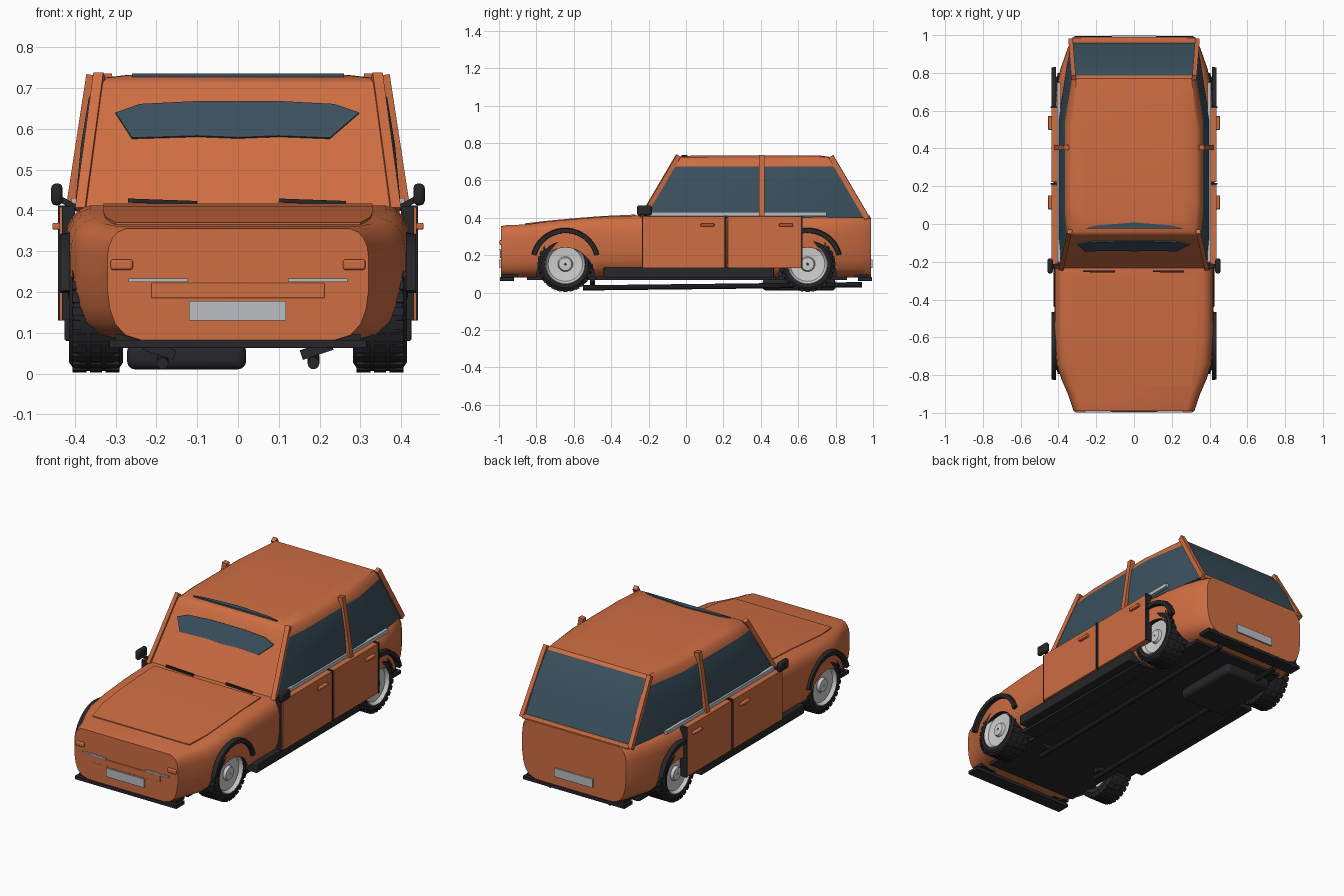
import bpy, bmesh, math
from mathutils import Vector, Matrix

if "Cube" in bpy.data.objects:
    bpy.data.objects.remove(bpy.data.objects["Cube"], do_unlink=True)


def material(name, r, g, b):
    m = bpy.data.materials.new(name)
    m.use_nodes = True
    m.diffuse_color = (r, g, b, 1)
    m.node_tree.nodes["Principled BSDF"].inputs["Base Color"].default_value = (r, g, b, 1)
    return m


ORANGE = material("orange paint", 0.62, 0.155, 0.055)
GLASS = material("dark blue glass", 0.042, 0.08, 0.11)
BLACK = material("black trim", 0.02, 0.02, 0.023)
SILVER = material("silver", 0.5, 0.51, 0.54)
WHITE = material("pale wheel metal", 0.62, 0.62, 0.62)
parts = []


def finish(name, bm, mats, mirror=False, bevel=0):
    bmesh.ops.recalc_face_normals(bm, faces=bm.faces)
    me = bpy.data.meshes.new(name)
    bm.to_mesh(me)
    bm.free()
    for m in mats if isinstance(mats, list) else [mats]:
        me.materials.append(m)
    ob = bpy.data.objects.new(name, me)
    bpy.context.collection.objects.link(ob)
    if bevel:
        mod = ob.modifiers.new("bevel", 'BEVEL')
        mod.width, mod.segments = bevel, 3
    if mirror:
        ob.modifiers.new("mirror", 'MIRROR')
    parts.append(ob)
    return ob


def add_box(bm, x, y, z, turn=None):
    size = Matrix.Diagonal((x[1] - x[0], y[1] - y[0], z[1] - z[0], 1))
    mid = Matrix.Translation([(a + b) / 2 for a, b in (x, y, z)])
    m = mid @ size
    bmesh.ops.create_cube(bm, size=1, matrix=turn @ m if turn else m)


def box(name, x, y, z, mat, mirror=False, bevel=0):
    bm = bmesh.new()
    add_box(bm, x, y, z)
    return finish(name, bm, mat, mirror, bevel)


def bar(name, a, b, wx, wy, mat, sides=4, mirror=True):
    """Straight rod from a to b with a wx by wy section."""
    a, b = Vector(a), Vector(b)
    rot = (b - a).to_track_quat('Z', 'Y').to_matrix().to_4x4()
    spin = Matrix.Rotation(math.pi / sides, 4, 'Z')
    k = 1 / math.cos(math.pi / sides)
    m = Matrix.Translation((a + b) / 2) @ rot @ Matrix.Diagonal((wx * k, wy * k, 1, 1)) @ spin
    bm = bmesh.new()
    bmesh.ops.create_cone(bm, cap_ends=True, segments=sides, radius1=0.5, radius2=0.5,
                          depth=(b - a).length, matrix=m)
    return finish(name, bm, mat, mirror)


def loft(bm, rings, closed=False, caps=True):
    """Skin a list of rings of points."""
    vs = [[bm.verts.new(p) for p in r] for r in rings]
    n = len(vs[0])
    for i in range(len(vs) if closed else len(vs) - 1):
        a, b = vs[i], vs[(i + 1) % len(vs)]
        for j in range(n):
            bm.faces.new((a[j], a[(j + 1) % n], b[(j + 1) % n], b[j]))
    if caps and not closed:
        bm.faces.new(vs[0])
        bm.faces.new(vs[-1])


# lower body: one section profile carried along the car
section = [(.72, 0), (.86, .05), (.94, .15), (.98, .28), (1, .45), (1, .74),
           (.99, .84), (.96, .92), (.92, .97), (.86, 1)]
stations = [(-.99, .32, .355), (-.96, .33, .36), (-.9, .35, .362), (-.82, .385, .368),
            (-.74, .41, .38), (-.6, .42, .393), (-.45, .422, .405), (-.25, .422, .412),
            (.2, .422, .412), (.6, .422, .412), (.72, .41, .412), (.82, .39, .41),
            (.92, .355, .41), (.965, .337, .408), (.99, .322, .4)]
bm = bmesh.new()
rings = []
for y, w, top in stations:
    half = [(fx * w, y, .08 + fz * (top - .08)) for fx, fz in section]
    rings.append(half + [(-p[0], p[1], p[2]) for p in reversed(half)])
loft(bm, rings)
body = finish("lower_body", bm, [ORANGE, BLACK])

# wheel wells cut out of the body
WHEELS = {"front": -.645, "rear": .65}
for y in WHEELS.values():
    for s in (-1, 1):
        bm = bmesh.new()
        bmesh.ops.create_cone(bm, cap_ends=True, segments=40, radius1=.155, radius2=.155, depth=.24,
                              matrix=Matrix.Translation((s * .39, y, .085)) @ Matrix.Rotation(math.pi / 2, 4, 'Y'))
        for f in bm.faces:
            f.material_index = 1
        cutter = finish("well_cutter", bm, [ORANGE, BLACK])
        parts.remove(cutter)
        cutter.hide_render = True
        mod = body.modifiers.new("well", 'BOOLEAN')
        mod.object, mod.solver = cutter, 'EXACT'
        bpy.context.view_layer.objects.active = body
        bpy.ops.object.modifier_apply(modifier=mod.name)
        bpy.data.objects.remove(cutter, do_unlink=True)

# cabin: stacked outlines, glass on the sides and back, paint elsewhere
bm = bmesh.new()
rings = []
for z, xf, xm, xr, yf, yr in [(.4, .385, .4, .335, -.24, .965), (.56, .367, .385, .328, -.148, .885),
                              (.675, .352, .366, .322, -.082, .815), (.71, .338, .35, .315, -.06, .785),
                              (.725, .32, .33, .305, -.04, .77), (.732, .26, .27, .25, .03, .72)]:
    half = [(xf, yf, z), (xm, yf + .15, z), (xm, .55 if z < .7 else .5, z), (xr, yr, z)]
    rings.append(half + [(-p[0], p[1], p[2]) for p in reversed(half)])
loft(bm, rings)
bm.normal_update()
for f in bm.faces:
    c = f.calc_center_median()
    front = all(v.co.y < -.03 for v in f.verts) and abs(c.x) < .05
    rear = abs(c.x) < .05 and c.y > .75
    if c.z < (.715 if rear else .67) and not front:
        f.material_index = 1
finish("cabin", bm, [ORANGE, GLASS])


def on_screen(x, z, lift=.006):
    return (x, -.24 + (z - .4) * .575 - lift, z + lift * .5)


# glass showing through the painted windscreen, and the strip at the roof front
bm = bmesh.new()
outline = [(-.26, .575), (-.1, .58), (0, .576), (.1, .58), (.225, .575), (.297, .637),
           (.235, .658), (.1, .665), (-.1, .665), (-.24, .658), (-.3, .637)]
loft(bm, [[on_screen(x, z) for x, z in outline], [on_screen(x, z, 0) for x, z in outline]])
finish("windscreen_glass", bm, GLASS)
bm = bmesh.new()
roof_strip = [(-.26, -.024), (.26, -.024), (.2, -.008), (0, .008), (-.2, -.008)]
loft(bm, [[(x, y, z) for x, y in roof_strip] for z in (.725, .735)])
finish("roof_glass_strip", bm, GLASS)

# pillars and belt trim
bar("front_pillar", (.385, -.235, .4), (.34, -.04, .732), .025, .025, ORANGE)
bar("middle_pillar", (.408, .405, .405), (.358, .405, .732), .028, .028, ORANGE)
bar("rear_pillar", (.335, .97, .395), (.32, .775, .728), .024, .028, ORANGE)
box("belt_trim", (.39, .408), (-.2, .75), (.41, .43), SILVER, True)
box("tailgate_ledge", (-.33, .33), (.95, .985), (.395, .412), ORANGE, bevel=.005)

# bonnet panel following the body top
bm = bmesh.new()
loft(bm, [[(-w, y, z - .01), (w, y, z - .01), (w, y, z + .004), (-w, y, z + .004)]
          for y, w, z in [(-.86, .3, .366), (-.74, .325, .38), (-.6, .33, .393),
                          (-.45, .33, .405), (-.27, .33, .413)]])
finish("bonnet", bm, ORANGE)

# doors, shut lines, handles
for name, a, b, grip in (("front", -.23, .208, .115), ("rear", .222, .615, .535)):
    box(name + "_door", (.4, .438), (a, b), (.13, .408), ORANGE, True, .003)
    box(name + "_door_edge", (.4, .441), (b, b + .008), (.13, .412), BLACK, True)
    box(name + "_door_handle", (.43, .455), (grip - .037, grip + .037), (.353, .369), ORANGE, True, .004)
box("front_shut_line", (.4, .432), (-.236, -.23), (.13, .41), BLACK, True)
box("sill", (.34, .425), (-.44, .47), (.08, .134), BLACK, True, .005)

# wheels: tyre, tread blocks, hub, and arch trim
tyre = [(.285, .1), (.282, .125), (.292, .14), (.31, .146), (.385, .146), (.403, .14),
        (.414, .125), (.412, .108), (.39, .1)]
hub = [(.36, .005), (.36, .105), (.405, .112), (.409, .104), (.392, .092), (.387, .04),
       (.402, .034), (.404, .005)]


def lathe(bm, profile, y, steps=40):
    turn = [math.tau * i / steps for i in range(steps)]
    loft(bm, [[(x, y + r * math.cos(t), .152 + r * math.sin(t)) for x, r in profile] for t in turn], True)


for name, y in WHEELS.items():
    bm = bmesh.new()
    lathe(bm, tyre, y)
    for i in range(28):
        turn = Matrix.Translation((0, y, .152)) @ Matrix.Rotation(math.tau * i / 28, 4, 'X')
        for x in ((.29, .325), (.333, .363), (.371, .406)):
            add_box(bm, x, (-.011, .011), (.135, .149), turn)
    finish(name + "_tyre", bm, BLACK, True)
    bm = bmesh.new()
    lathe(bm, hub, y)
    for i in range(5):
        turn = Matrix.Translation((0, y, .152)) @ Matrix.Rotation(math.tau * i / 5, 4, 'X')
        add_box(bm, (.38, .395), (-.006, .006), (.015, .03), turn)
    finish(name + "_hub", bm, WHITE, True)
    bm = bmesh.new()
    arc = []
    for i in range(25):
        t = math.radians(14 + 152 * i / 24)
        arc.append([(x, y + r * math.cos(t), .158 + r * math.sin(t))
                    for x, r in ((.412, .16), (.436, .162), (.436, .184), (.412, .188))])
    loft(bm, arc)
    finish(name + "_arch_trim", bm, BLACK, True)

# nose and tail: bumpers, plates, lamps, trim
for name, s in (("front", -1), ("rear", 1)):
    span = sorted((s * .92, s * .995))
    box(name + "_bumper", (-.315, .315), span, (.062, .082), BLACK, bevel=.003)
    box(name + "_bumper_bracket", (.2, .3), sorted((s * .9, s * .975)), (.08, .097), BLACK, True)
    box(name + "_number_plate", (-.12, .118), sorted((s * .985, s * .998)), (.13, .178), SILVER)
box("headlamp", (.258, .312), (-.998, -.97), (.254, .28), ORANGE, True, .006)
box("nose_trim", (.122, .268), (-.997, -.98), (.224, .233), SILVER, True)
box("nose_panel", (-.212, .212), (-.994, -.98), (.185, .222), ORANGE, bevel=.002)

# mirrors and wipers
box("door_mirror", (.43, .458), (-.262, -.182), (.412, .466), BLACK, True, .012)
bar("mirror_stalk", (.395, -.215, .405), (.44, -.22, .43), .014, .014, BLACK)
for side, a, b in (("right", -.27, -.1), ("left", .1, .265)):
    bar(side + "_wiper", (a, -.25, .424), (b, -.252, .418), .01, .01, BLACK, mirror=False)

# underside: floor, tank, pipes
box("floor_pan", (-.285, .285), (-.85, .86), (.066, .086), BLACK)
box("floor_side", (.28, .37), (-.48, .48), (.068, .086), BLACK, True)
box("fuel_tank", (-.272, .02), (.41, .8), (.01, .075), BLACK, bevel=.02)
bar("underfloor_pipe", (.185, -.55, .025), (.185, .94, .042), .028, .028, BLACK, 10)
bar("pipe_hanger", (.155, -.5, .045), (.23, -.5, .07), .025, .025, BLACK)

# smooth shading with sharp edges kept
bpy.ops.object.select_all(action='DESELECT')
for ob in parts:
    ob.select_set(True)
bpy.context.view_layer.objects.active = body
bpy.ops.object.shade_smooth_by_angle(angle=math.radians(32))
